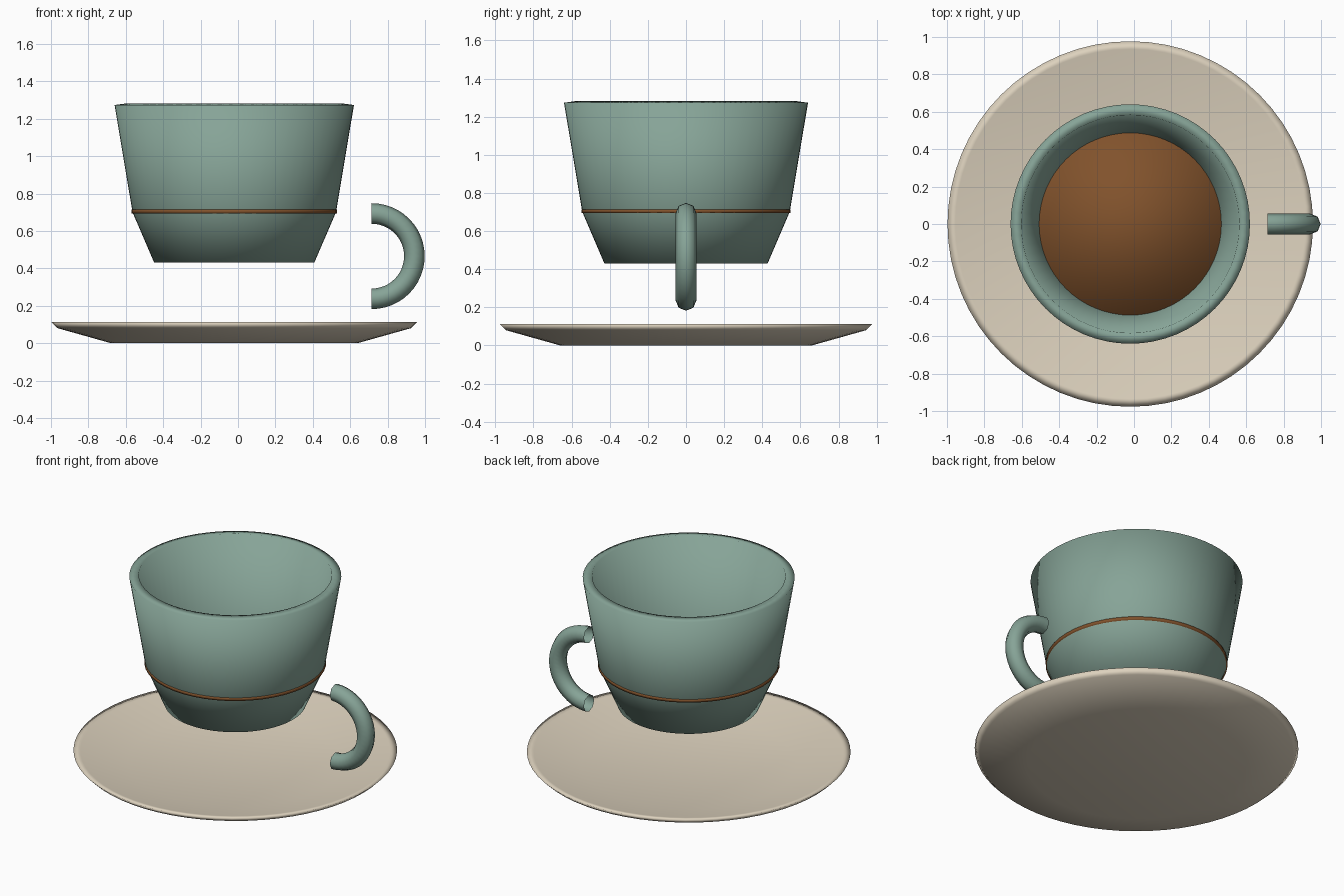
import bpy, bmesh, math

if "Cube" in bpy.data.objects:
    bpy.data.objects.remove(bpy.data.objects["Cube"])

CX = -0.02  # axis of cup and saucer


def material(name, rgb):
    m = bpy.data.materials.new(name)
    m.diffuse_color = (*rgb, 1)
    m.use_nodes = True
    m.node_tree.nodes["Principled BSDF"].inputs["Base Color"].default_value = m.diffuse_color
    return m


glaze = material("green_glaze", (0.24, 0.37, 0.31))
cream = material("cream_glaze", (0.72, 0.64, 0.51))
brown = material("coffee_brown", (0.22, 0.085, 0.025))


def finish(bm, name, mat):
    bmesh.ops.recalc_face_normals(bm, faces=bm.faces)
    me = bpy.data.meshes.new(name)
    bm.to_mesh(me)
    bm.free()
    me.shade_smooth()
    me.materials.append(mat)
    ob = bpy.data.objects.new(name, me)
    bpy.context.collection.objects.link(ob)
    return ob


def lathe(name, profile, mat, steps=64):
    """Spin an (r, z) profile that starts and ends on the axis."""
    bm = bmesh.new()
    vs = [bm.verts.new((r, 0, z)) for r, z in profile]
    es = [bm.edges.new(p) for p in zip(vs, vs[1:])]
    bmesh.ops.spin(bm, geom=vs + es, cent=(0, 0, 0), axis=(0, 0, 1),
                   angle=math.tau, steps=steps, use_duplicate=False)
    bmesh.ops.remove_doubles(bm, verts=bm.verts, dist=1e-4)
    ob = finish(bm, name, mat)
    ob.location.x = CX
    return ob


# Saucer: shallow dish with a flared lip
lathe("saucer", [(0, 0), (0.66, 0), (0.945, 0.08), (0.977, 0.112),
                 (0.935, 0.108), (0.65, 0.03), (0, 0.03)], cream)

# Cup: floating above the saucer, thick walls
lathe("cup", [(0, 0.43), (0.428, 0.43), (0.544, 0.70), (0.64, 1.273),
              (0.583, 1.281), (0.487, 0.712), (0.392, 0.485), (0, 0.485)], glaze)

# Coffee: thin disc whose edge shows through the cup wall as a brown line
bm = bmesh.new()
bmesh.ops.create_cone(bm, cap_ends=True, segments=48, radius1=0.549,
                      radius2=0.549, depth=0.02)
coffee = finish(bm, "coffee", brown)
coffee.location = (CX, 0, 0.704)

# Handle: open half ring detached from the cup
bm = bmesh.new()
SIDES, R, T = 8, 0.228, 0.055
ring = [bm.verts.new((T * math.cos(a), T * math.sin(a), -R))
        for a in (math.tau * i / SIDES for i in range(SIDES))]
for v in ring:  # turn the section so it lies across the path at the lower end
    v.co = (0, v.co.y, -R + v.co.x)
edges = [bm.edges.new((ring[i], ring[(i + 1) % SIDES])) for i in range(SIDES)]
bmesh.ops.spin(bm, geom=ring + edges, cent=(0, 0, 0), axis=(0, -1, 0),
               angle=math.pi, steps=24)
handle = finish(bm, "handle", glaze)
handle.location = (0.715, 0, 0.465)
